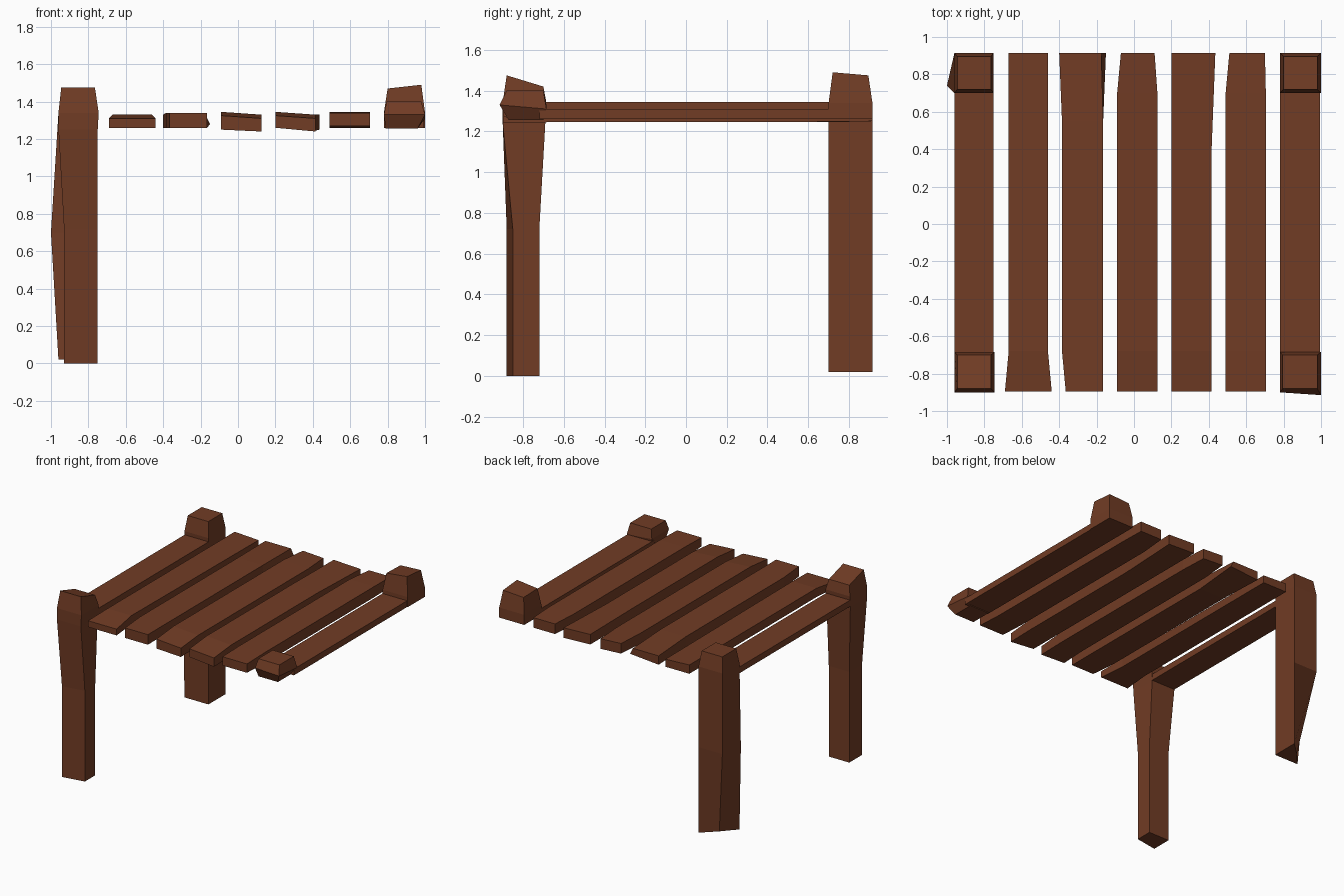
import bpy

wood = bpy.data.materials.new("brown wood")
wood.diffuse_color = (0.165, 0.045, 0.018, 1)


def loft(name, rings):
    """Closed flat-shaded solid through a series of four-cornered rings."""
    verts = [p for r in rings for p in r]
    faces = [(0, 1, 2, 3)]
    for i in range(len(rings) - 1):
        a, b = i * 4, i * 4 + 4
        for k in range(4):
            n = (k + 1) % 4
            faces.append((a + k, b + k, b + n, a + n))
    e = len(verts) - 4
    faces.append((e + 3, e + 2, e + 1, e))
    me = bpy.data.meshes.new(name)
    me.from_pydata(verts, [], faces)
    # make sure normals point outwards
    import bmesh
    bm = bmesh.new()
    bm.from_mesh(me)
    bmesh.ops.recalc_face_normals(bm, faces=bm.faces)
    bm.to_mesh(me)
    bm.free()
    me.materials.append(wood)
    ob = bpy.data.objects.new(name, me)
    bpy.context.collection.objects.link(ob)
    return ob


def level(x0, x1, y0, y1, z):
    """Horizontal ring; z is one height or four corner heights."""
    zs = z if isinstance(z, tuple) else (z,) * 4
    return [(x, y, h) for (x, y), h in
            zip(((x0, y0), (x1, y0), (x1, y1), (x0, y1)), zs)]


def end(y, x0, x1, bl, br, tl, tr):
    """Plank cross-section at y with bottom and top corner heights."""
    return [(x0, y, bl), (x1, y, br), (x1, y, tr), (x0, y, tl)]


# Posts: two long ones on the left, two cut-off stubs on the right
def slim(z):
    return [(-.93, -.88, z), (-.75, -.85, z), (-.75, -.72, z), (-.93, -.72, z)]


loft("front_left_post", [
    slim(0), slim(.72),
    level(-.96, -.75, -.90, -.69, 1.25),
    level(-.96, -.745, -.90, -.685, 1.34),
    level(-.945, -.765, -.88, -.70, (1.475, 1.475, 1.42, 1.42))])

loft("back_left_post", [
    [(-.96, .70, .02), (-.75, .70, .02), (-.75, .915, .02), (-.86, .81, .02)],
    [(-1.0, .74, .70), (-.75, .70, .70), (-.75, .915, .70), (-.96, .915, .70)],
    level(-.96, -.75, .70, .915, 1.34),
    level(-.945, -.765, .72, .895, 1.46)])

loft("front_right_stub", [
    level(.79, .96, -.87, -.70, 1.255),
    [(.78, -.90, 1.33), (1.0, -.915, 1.33), (1.0, -.685, 1.31), (.78, -.685, 1.33)],
    level(.795, .98, -.88, -.70, 1.40)])

loft("back_right_stub", [
    level(.78, 1.0, .70, .915, 1.26),
    level(.78, 1.0, .70, .915, 1.34),
    level(.80, .98, .72, .895, (1.47, 1.49, 1.475, 1.465))])

# Edge boards between the posts
for side, x0, x1 in (("left", -.96, -.75), ("right", .78, .995)):
    loft(side + "_edge_board", [end(-.72, x0, x1, 1.26, 1.26, 1.31, 1.31),
                                end(.74, x0, x1, 1.26, 1.26, 1.31, 1.31)])

# Inner planks, each slightly worn or bent at the ends
F, B = -.895, .915
loft("plank_1", [end(F, -.69, -.44, 1.26, 1.26, 1.31, 1.31),
                 end(-.68, -.67, -.46, 1.26, 1.26, 1.33, 1.33),
                 end(B, -.67, -.46, 1.26, 1.26, 1.33, 1.32)])
loft("plank_2", [end(F, -.365, -.165, 1.26, 1.26, 1.34, 1.34),
                 end(-.68, -.385, -.165, 1.26, 1.26, 1.34, 1.34),
                 end(.55, -.385, -.165, 1.26, 1.26, 1.34, 1.34),
                 [(-.40, B, 1.26), (-.15, B, 1.28), (-.175, B, 1.33), (-.40, B, 1.33)]])
loft("plank_3", [end(F, -.09, .125, 1.25, 1.24, 1.325, 1.31),
                 end(-.68, -.09, .125, 1.26, 1.245, 1.345, 1.33),
                 end(.70, -.09, .125, 1.26, 1.245, 1.345, 1.33),
                 end(B, -.07, .11, 1.26, 1.25, 1.34, 1.33)])
loft("plank_4", [end(F, .20, .415, 1.26, 1.24, 1.325, 1.31),
                 end(-.68, .20, .415, 1.26, 1.245, 1.345, 1.33),
                 end(.40, .20, .415, 1.26, 1.245, 1.345, 1.33),
                 end(B, .20, .435, 1.26, 1.25, 1.34, 1.33)])
loft("plank_5", [end(F, .49, .705, 1.27, 1.27, 1.34, 1.34),
                 end(-.68, .49, .705, 1.26, 1.26, 1.345, 1.345),
                 end(.70, .49, .705, 1.26, 1.26, 1.345, 1.345),
                 end(B, .51, .70, 1.26, 1.26, 1.34, 1.34)])
